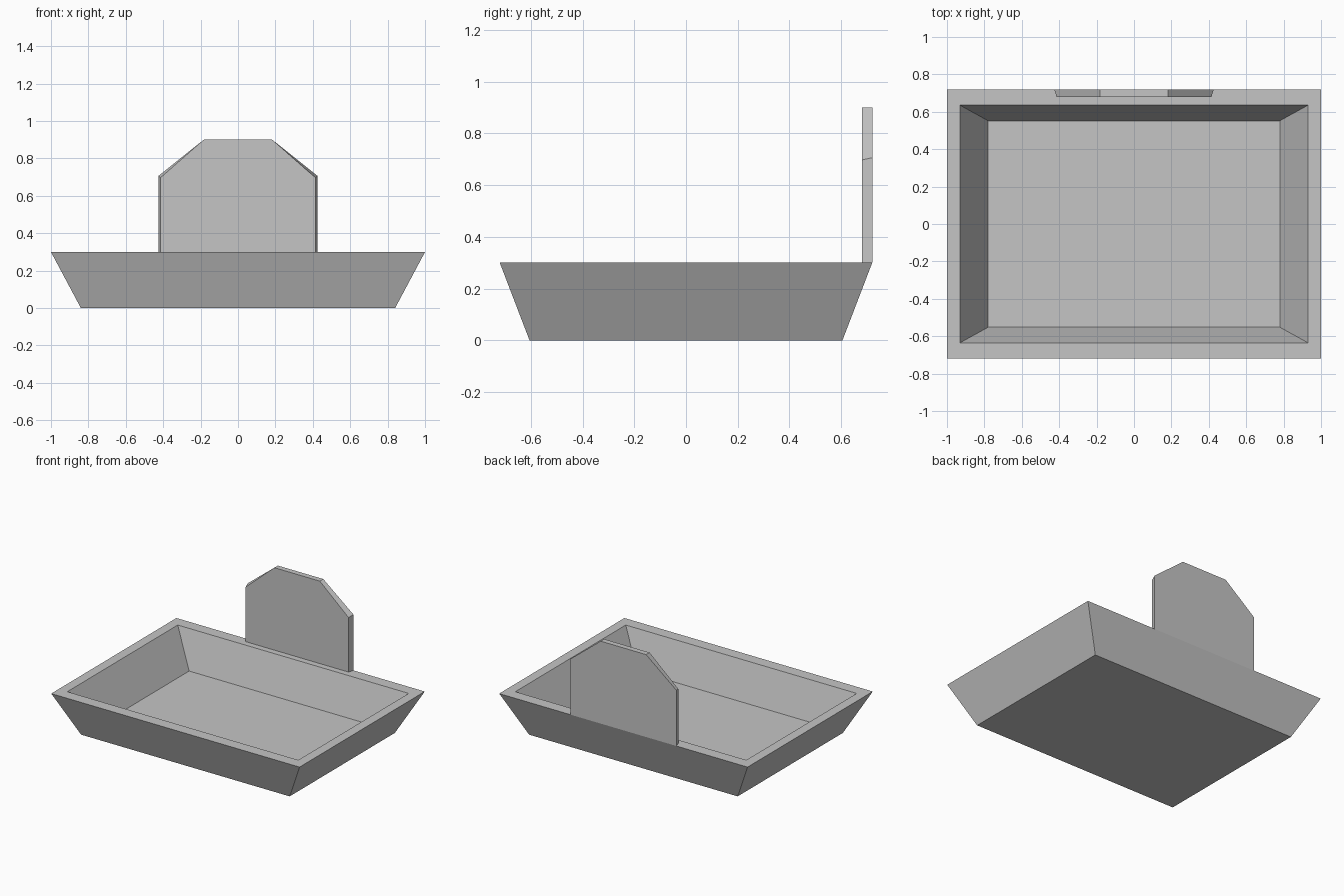
import bpy
import bmesh

cube = bpy.data.objects.get("Cube")
if cube:
    bpy.data.objects.remove(cube, do_unlink=True)

GREY = (0.56, 0.56, 0.56, 1.0)
grey = bpy.data.materials.new("plain grey")
grey.use_nodes = True
grey.diffuse_color = GREY
grey.node_tree.nodes["Principled BSDF"].inputs["Base Color"].default_value = GREY


def loft(name, rings):
    """Join a series of matching closed outlines and cap both ends."""
    bm = bmesh.new()
    loops = [[bm.verts.new(p) for p in ring] for ring in rings]
    n = len(loops[0])
    for a, b in zip(loops, loops[1:]):
        for i in range(n):
            j = (i + 1) % n
            bm.faces.new((a[i], a[j], b[j], b[i]))
    bm.faces.new(loops[0][::-1])
    bm.faces.new(loops[-1])
    bmesh.ops.recalc_face_normals(bm, faces=bm.faces)
    mesh = bpy.data.meshes.new(name)
    bm.to_mesh(mesh)
    bm.free()
    mesh.materials.append(grey)
    obj = bpy.data.objects.new(name, mesh)
    bpy.context.collection.objects.link(obj)
    return obj


def rectangle(x, y, z):
    return [(-x, -y, z), (x, -y, z), (x, y, z), (-x, y, z)]


def plate_outline(y, side, shoulder):
    half = [(side, 0.3), (side, shoulder), (0.183, 0.9)]
    profile = half + [(-x, z) for x, z in reversed(half)]
    return [(x, y, z) for x, z in profile]


# Tray: flared outside, flat rim, sloping inner walls and floor
loft("tray", [
    rectangle(0.84, 0.605, 0.0),
    rectangle(1.0, 0.72, 0.3),
    rectangle(0.93, 0.635, 0.3),
    rectangle(0.78, 0.552, 0.037),
])

# Upright back plate with clipped corners, slightly narrower at the front
loft("back_plate", [
    plate_outline(0.68, 0.414, 0.697),
    plate_outline(0.72, 0.426, 0.706),
])
